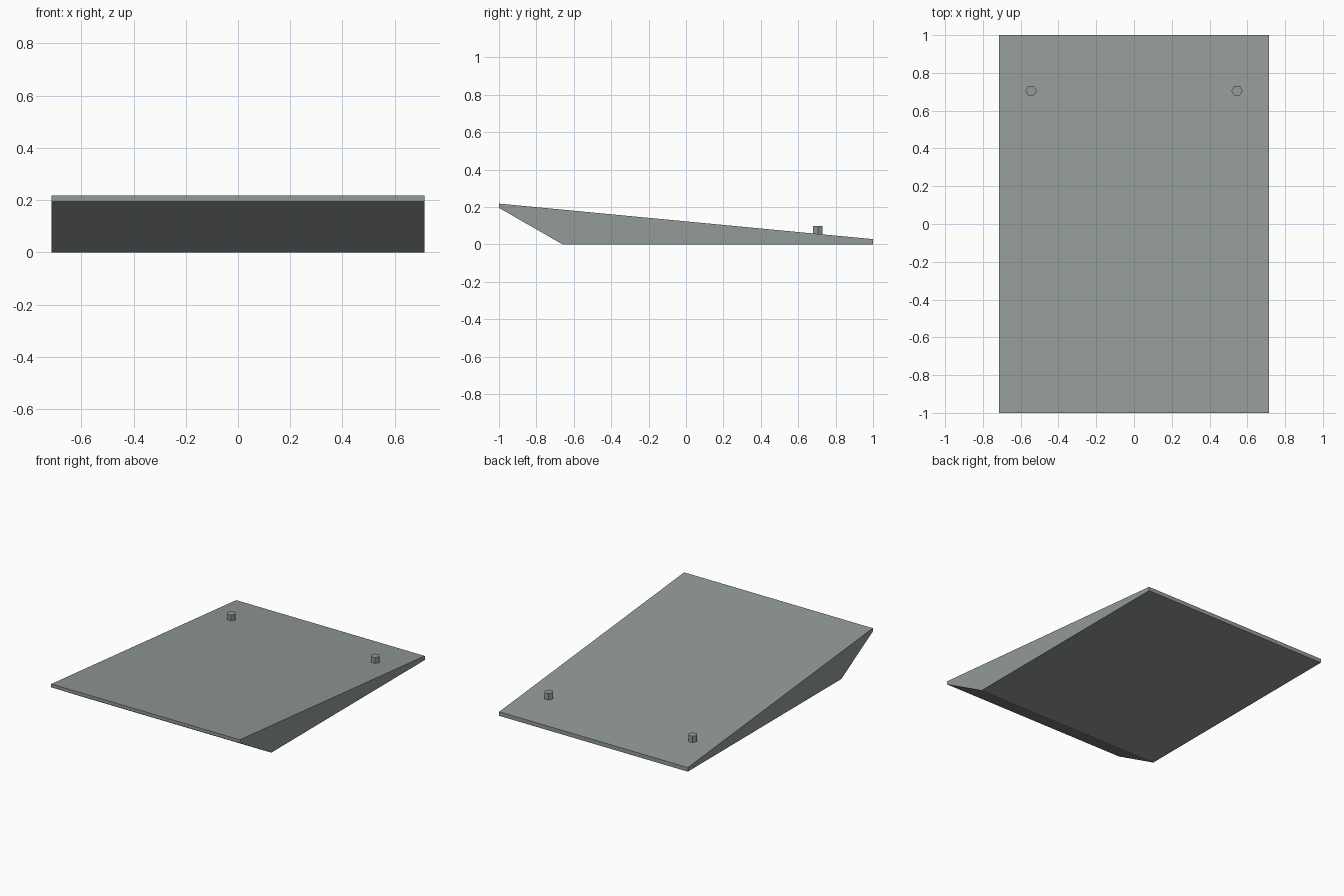
import bpy
import bmesh

cube = bpy.data.objects.get("Cube")
if cube:
    bpy.data.objects.remove(cube, do_unlink=True)

grey = bpy.data.materials.new("warm_grey")
grey.use_nodes = True
colour = (0.29, 0.325, 0.315, 1)
grey.diffuse_color = colour
grey.node_tree.nodes["Principled BSDF"].inputs["Base Color"].default_value = colour


def finish(name, bm):
    bmesh.ops.recalc_face_normals(bm, faces=bm.faces)
    mesh = bpy.data.meshes.new(name)
    bm.to_mesh(mesh)
    bm.free()
    mesh.materials.append(grey)
    obj = bpy.data.objects.new(name, mesh)
    bpy.context.collection.objects.link(obj)
    return obj


# Sloped wedge: side profile extruded across the width
half_width = 0.714
profile = [(-1, 0.195), (-0.66, 0), (1, 0), (1, 0.028), (-1, 0.218)]
bm = bmesh.new()
side = bm.faces.new([bm.verts.new((-half_width, y, z)) for y, z in profile])
moved = bmesh.ops.extrude_face_region(bm, geom=[side])["geom"]
bmesh.ops.translate(bm, vec=(2 * half_width, 0, 0),
                    verts=[v for v in moved if isinstance(v, bmesh.types.BMVert)])
finish("wedge_board", bm)

# Hexagonal stop pegs near the low back edge, corners pointing sideways
for name, sign in (("left_peg", 1), ("right_peg", -1)):
    bm = bmesh.new()
    bmesh.ops.create_cone(bm, cap_ends=True, segments=6,
                          radius1=0.03, radius2=0.03, depth=0.055)
    # Put a corner on the x axis whichever way the primitive starts
    if not any(abs(v.co.y) < 0.001 for v in bm.verts):
        for v in bm.verts:
            v.co.x, v.co.y = v.co.y, v.co.x
    peg = finish(name, bm)
    peg.location = (sign * 0.545, 0.705, 0.07)
